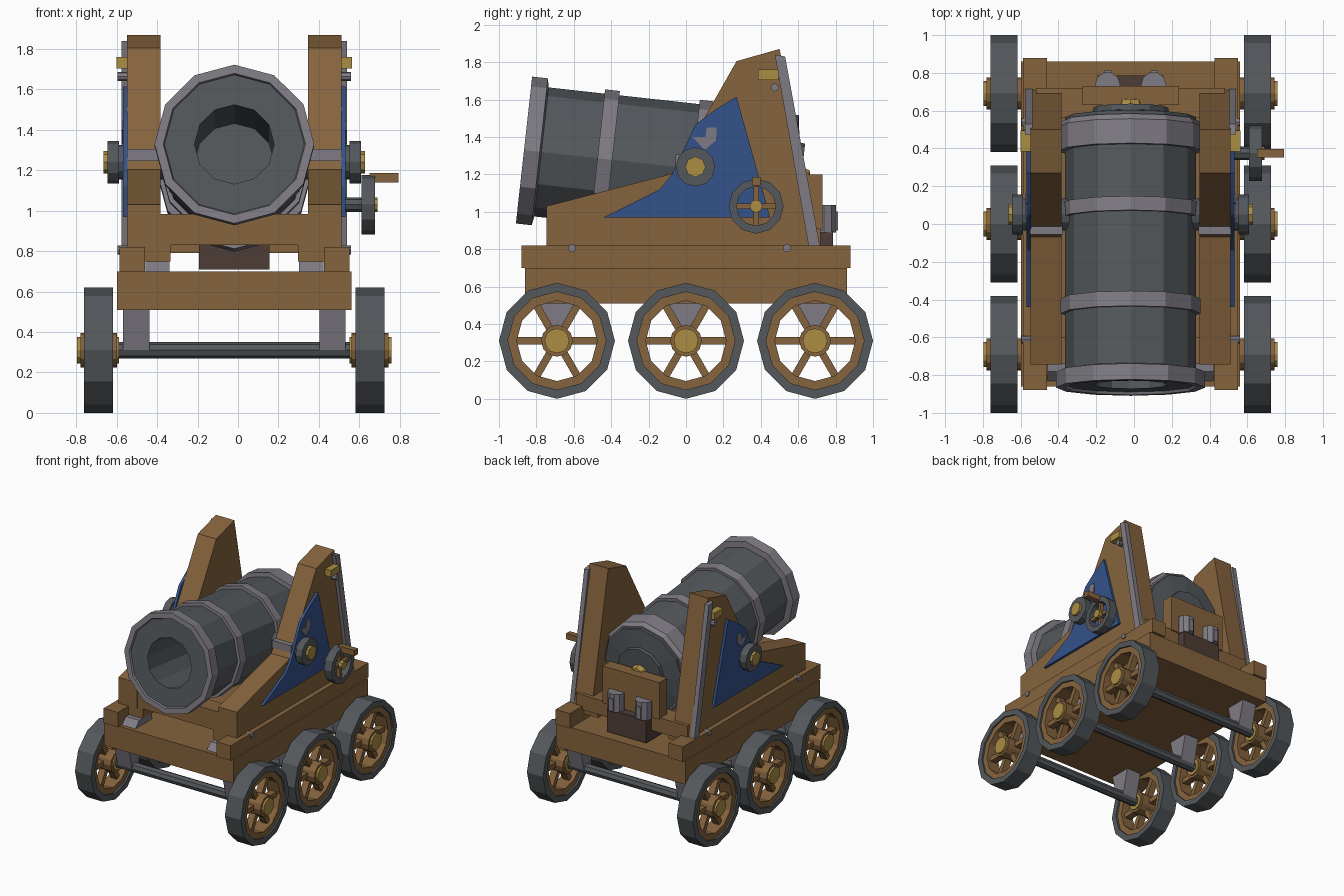
import bpy, bmesh, math
from mathutils import Vector

if "Cube" in bpy.data.objects:
    bpy.data.objects.remove(bpy.data.objects["Cube"])

CX = -0.018  # symmetry plane of the carriage


def material(name, rgb):
    m = bpy.data.materials.new(name)
    m.diffuse_color = (*rgb, 1)
    m.use_nodes = True
    m.node_tree.nodes["Principled BSDF"].inputs["Base Color"].default_value = m.diffuse_color
    return m


WOOD = material("wood", (0.235, 0.125, 0.047))
IRON = material("dark_iron", (0.088, 0.098, 0.107))
STEEL = material("light_steel", (0.213, 0.200, 0.230))
BLUE = material("blue_paint", (0.034, 0.085, 0.26))
BRASS = material("brass", (0.41, 0.27, 0.058))
DARK = material("dark_wood", (0.076, 0.046, 0.036))


def finish(name, bm, mat):
    bmesh.ops.remove_doubles(bm, verts=bm.verts, dist=1e-5)
    bmesh.ops.recalc_face_normals(bm, faces=bm.faces)
    me = bpy.data.meshes.new(name)
    bm.to_mesh(me)
    bm.free()
    me.materials.append(mat)
    ob = bpy.data.objects.new(name, me)
    bpy.context.collection.objects.link(ob)
    return ob


def prism(name, pts, x0, x1, mat):
    """Side profile in (y, z) pushed from x0 to x1."""
    bm = bmesh.new()
    a = [bm.verts.new((x0, y, z)) for y, z in pts]
    b = [bm.verts.new((x1, y, z)) for y, z in pts]
    bm.faces.new(a)
    bm.faces.new(b)
    for i in range(len(pts)):
        j = (i + 1) % len(pts)
        bm.faces.new((a[i], a[j], b[j], b[i]))
    return finish(name, bm, mat)


def box(name, x0, x1, y0, y1, z0, z1, mat):
    return prism(name, [(y0, z0), (y1, z0), (y1, z1), (y0, z1)], x0, x1, mat)


def lathe(name, prof, mat, centre, axis=(1, 0, 0), n=12, closed=False):
    """Spin (radius, distance along axis) points around an axis."""
    d = Vector(axis).normalized()
    u = Vector((0, 0, 1)) if abs(d.x) > 0.5 else Vector((1, 0, 0))
    v = d.cross(u)
    bm = bmesh.new()
    rows = []
    for k in range(n):
        t = 2 * math.pi * k / n
        rows.append([bm.verts.new(Vector(centre) + d * a + (u * math.cos(t) + v * math.sin(t)) * r)
                     for r, a in prof])
    m = len(prof)
    for k in range(n):
        p, q = rows[k], rows[(k + 1) % n]
        for i in range(m if closed else m - 1):
            j = (i + 1) % m
            vs = [p[i], p[j]]
            if prof[j][0] > 0:
                vs.append(q[j])
            if prof[i][0] > 0:
                vs.append(q[i])
            if len(vs) > 2:
                bm.faces.new(vs)
    return finish(name, bm, mat)


def disc(name, r, x0, x1, y, z, mat, n=12):
    return lathe(name, [(0, x0), (r, x0), (r, x1), (0, x1)], mat, (0, y, z), n=n)


def ring(name, r0, r1, x0, x1, y, z, mat, n=12):
    return lathe(name, [(r0, x0), (r1, x0), (r1, x1), (r0, x1)], mat, (0, y, z), n=n, closed=True)


def bar(name, length, width, angle, x0, x1, y, z, mat):
    c, s = math.cos(angle), math.sin(angle)
    pts = [(y + a * c - b * s, z + a * s + b * c) for a, b in
           ((-length, -width), (length, -width), (length, width), (-length, width))]
    return prism(name, pts, x0, x1, mat)


# Base and cross pieces
box("base_bed", CX - 0.58, CX + 0.58, -0.86, 0.86, 0.51, 0.70, WOOD)
box("front_transom", CX - 0.37, CX + 0.37, -0.74, -0.60, 0.83, 0.985, WOOD)
box("rear_lower_transom", CX - 0.50, CX + 0.50, 0.56, 0.72, 0.79, 0.91, WOOD)
box("rear_upper_block", CX - 0.255, CX + 0.255, 0.63, 0.73, 0.90, 1.20, WOOD)
box("rear_dark_box", CX - 0.175, CX + 0.175, 0.52, 0.785, 0.71, 0.895, DARK)

CHEEK = [(-0.745, 0.82), (-0.745, 1.03), (-0.07, 1.205), (0.27, 1.805), (0.50, 1.87), (0.71, 0.82)]
PLATE = [(-0.44, 0.97), (-0.14, 1.12), (-0.075, 1.2), (0.05, 1.465), (0.155, 1.545),
         (0.27, 1.615), (0.45, 0.97)]
HOOK = [(0.03, 1.40), (0.045, 1.39), (0.10, 1.33), (0.16, 1.38), (0.165, 1.45),
        (0.11, 1.45), (0.105, 1.40)]

for side, s in (("left", -1), ("right", 1)):
    def X(h):
        return CX + s * h

    # Rails, cheeks and their fittings
    box(side + "_rail", X(0.443), X(0.569), -0.88, 0.88, 0.70, 0.82, WOOD)
    box(side + "_inner_rail", X(0.315), X(0.445), -0.74, 0.70, 0.75, 0.83, WOOD)
    prism(side + "_front_bracket", [(-0.83, 0.70), (-0.62, 0.70), (-0.62, 0.75), (-0.78, 0.75)],
          X(0.32), X(0.44), STEEL)
    prism(side + "_cheek", CHEEK, X(0.365), X(0.53), WOOD)
    prism(side + "_blue_plate", PLATE, X(0.528), X(0.55), BLUE)
    prism(side + "_hook_plate", HOOK, X(0.548), X(0.557), STEEL)
    prism(side + "_edge_bar", [(0.475, 1.84), (0.53, 1.83), (0.715, 0.82), (0.655, 0.82)],
          X(0.52), X(0.558), STEEL)
    box(side + "_brass_plate", X(0.52), X(0.582), 0.385, 0.495, 1.705, 1.76, BRASS)
    for y, z in ((0.475, 1.665), (-0.61, 0.805), (0.54, 0.805)):
        disc(side + "_rivet", 0.022, X(0.52), X(0.578), y, z, STEEL, 8)
    box(side + "_trunnion_strap", X(0.36), X(0.532), -0.055, 0.04, 1.245, 1.305, STEEL)
    disc(side + "_trunnion", 0.085, X(0.30), X(0.58), 0.05, 1.24, IRON)
    disc(side + "_trunnion_cap", 0.105, X(0.57), X(0.627), 0.05, 1.24, IRON)
    disc(side + "_trunnion_boss", 0.055, X(0.62), X(0.647), 0.05, 1.24, BRASS, 8)

    # Rounded steel latches at the back
    xc = X(0.122)
    lathe(side + "_latch", [(0, 0.89), (0.067, 0.89), (0.067, 1.035), (0, 1.035)],
          STEEL, (xc, 0.738, 0), (0, 0, 1), 10)
    box(side + "_latch_slot", xc - 0.02, xc + 0.02, 0.78, 0.812, 0.90, 1.0, STEEL)

    # Spoked wheels with axle hangers
    for tag, y in (("front", -0.69), ("middle", 0.0), ("rear", 0.69)):
        name = f"{tag}_{side}_"
        ring(name + "tyre", 0.262, 0.31, X(0.60), X(0.743), y, 0.31, IRON)
        ring(name + "rim", 0.215, 0.264, X(0.615), X(0.73), y, 0.31, WOOD)
        for k in range(3):
            bar(name + "spoke", 0.225, 0.02, k * math.pi / 3, X(0.645), X(0.70), y, 0.31, WOOD)
        disc(name + "hub", 0.085, X(0.58), X(0.762), y, 0.31, WOOD)
        disc(name + "hub_cap", 0.066, X(0.57), X(0.778), y, 0.31, BRASS)
        prism(name + "axle_hanger", [(y - 0.09, 0.515), (y + 0.09, 0.515), (y + 0.04, 0.31), (y - 0.04, 0.31)],
              X(0.42), X(0.55), STEEL)

for tag, y in (("front", -0.69), ("middle", 0.0), ("rear", 0.69)):
    disc(tag + "_axle", 0.04, CX - 0.60, CX + 0.60, y, 0.31, IRON, 8)

# Barrel, bored from the muzzle and tilted up
M, D = (CX, -0.866, 1.33), (0, 0.994, -0.11)
lathe("barrel", [(0, 0.85), (0.197, 0.85), (0.197, 0.015), (0.36, 0.015), (0.347, 0.06),
                 (0.347, 1.44), (0.20, 1.46), (0.20, 1.49), (0, 1.49)], IRON, M, D)
for name, r, a, b in (("middle_band", 0.37, 0.395, 0.475), ("trunnion_band", 0.37, 0.905, 0.98)):
    lathe(name, [(0.33, a), (r, a), (r, b), (0.33, b)], STEEL, M, D, closed=True)
lathe("muzzle_band", [(0.352, 0), (0.395, 0), (0.395, 0.085), (0.34, 0.095), (0.34, 0.03)],
      STEEL, M, D, closed=True)
lathe("breech_band", [(0.33, 1.26), (0.382, 1.26), (0.382, 1.39), (0.36, 1.42), (0.33, 1.42)],
      STEEL, M, D, closed=True)
lathe("breech_knob", [(0, 1.48), (0.075, 1.48), (0.06, 1.53), (0, 1.54)], BRASS, M, D, 8)

# Crank wheel on the right cheek
cy, cz = 0.375, 1.03
ring("crank_ring", 0.105, 0.147, 0.61, 0.678, cy, cz, IRON)
for k in range(2):
    bar("crank_spoke", 0.115, 0.014, k * math.pi / 2, 0.63, 0.66, cy, cz, WOOD)
disc("crank_shaft", 0.035, 0.50, 0.665, cy, cz, IRON, 8)
disc("crank_hub", 0.035, 0.655, 0.69, cy, cz, BRASS, 8)
box("crank_handle", 0.65, 0.795, cy - 0.023, cy + 0.023, 1.14, 1.187, WOOD)
